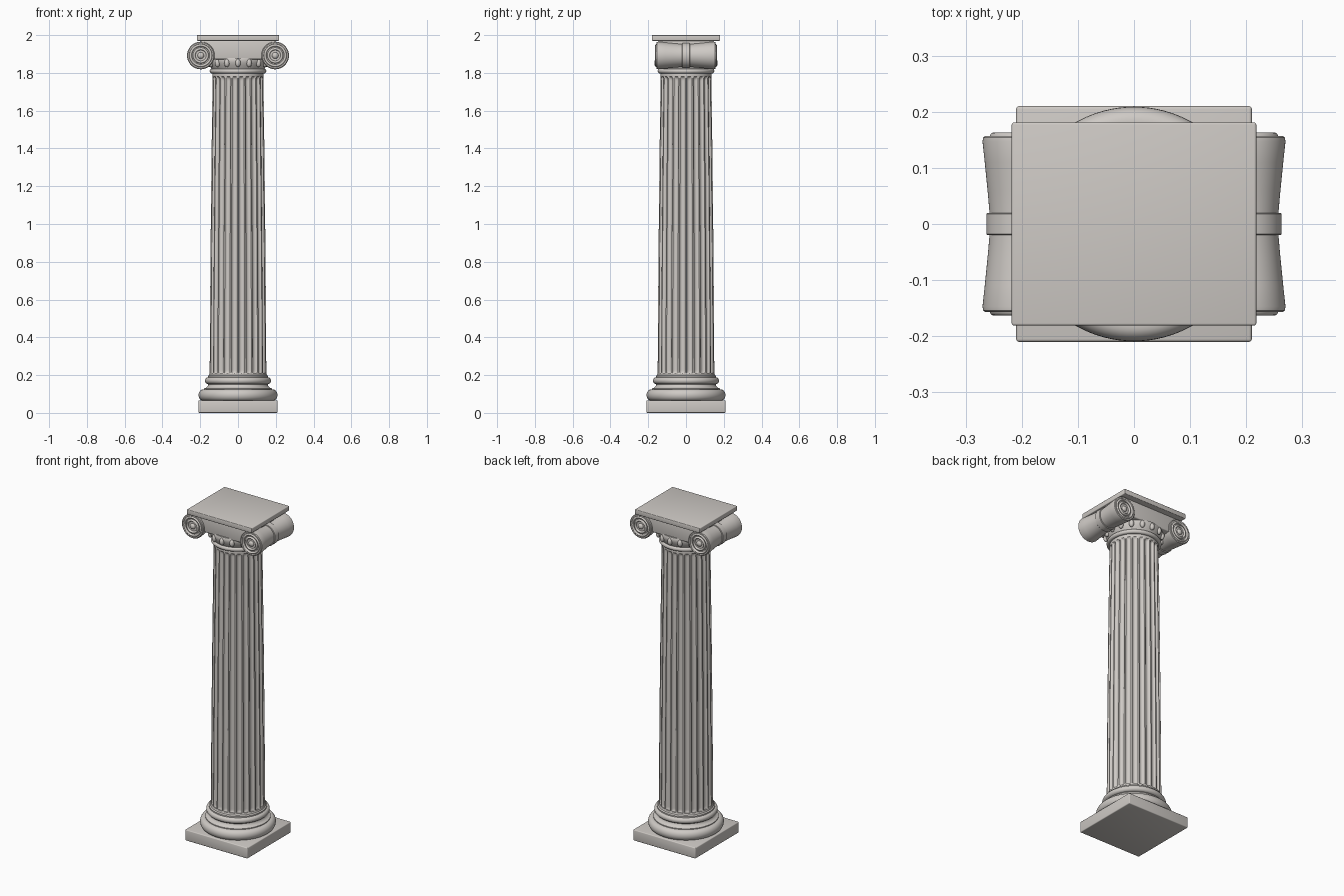
import bpy, bmesh
from math import sin, cos, pi, radians
from mathutils import Matrix, Vector

cube = bpy.data.objects.get("Cube")
if cube:
    bpy.data.objects.remove(cube)

stone = bpy.data.materials.new("pale stone")
stone.use_nodes = True
COLOUR = (0.62, 0.59, 0.56, 1)
stone.diffuse_color = COLOUR
stone.node_tree.nodes["Principled BSDF"].inputs["Base Color"].default_value = COLOUR


def finish(name, bm, angle=35):
    bmesh.ops.recalc_face_normals(bm, faces=bm.faces)
    mesh = bpy.data.meshes.new(name)
    bm.to_mesh(mesh)
    bm.free()
    mesh.materials.append(stone)
    ob = bpy.data.objects.new(name, mesh)
    bpy.context.collection.objects.link(ob)
    bpy.ops.object.select_all(action="DESELECT")
    ob.select_set(True)
    bpy.context.view_layer.objects.active = ob
    bpy.ops.object.shade_smooth_by_angle(angle=radians(angle))
    return ob


def slab(name, size, centre, bevel):
    bm = bmesh.new()
    bmesh.ops.create_cube(bm, size=1, matrix=Matrix.Translation(centre) @ Matrix.Diagonal((*size, 1)))
    bmesh.ops.bevel(bm, geom=bm.edges[:], offset=bevel, segments=3, profile=0.5, affect="EDGES")
    return finish(name, bm)


def loft(bm, rings):
    """Join rings of points into a closed skin with capped ends."""
    loops = [[bm.verts.new(p) for p in ring] for ring in rings]
    for a, b in zip(loops, loops[1:]):
        for i in range(len(a)):
            j = (i + 1) % len(a)
            bm.faces.new((a[i], a[j], b[j], b[i]))
    bm.faces.new(loops[0])
    bm.faces.new(loops[-1])


def circle(r, z, n):
    return [Vector((r * cos(2 * pi * i / n), r * sin(2 * pi * i / n), z)) for i in range(n)]


def lathe(name, profile, centre=None, n=96, angle=35):
    """Turn (radius, height) pairs; with a centre, the axis runs along y."""
    bm = bmesh.new()
    loft(bm, [circle(r, z, n) for r, z in profile])
    if centre:
        bm.transform(Matrix.Translation(centre) @ Matrix.Rotation(-pi / 2, 4, "X"))
    return finish(name, bm, angle)


def roll(radius, z0, z1, bulge, steps=12):
    """Half-round moulding profile."""
    zc, h = (z0 + z1) / 2, (z1 - z0) / 2
    return [(radius + bulge * cos(t), zc + h * sin(t))
            for t in (-pi / 2 + pi * i / steps for i in range(steps + 1))]


# Base
slab("plinth", (0.42, 0.42, 0.066), (0, 0, 0.033), 0.005)
lathe("lower_torus", roll(0.183, 0.064, 0.125, 0.026))
lathe("base_hollow", [(0.18, 0.12), (0.18, 0.13), (0.168, 0.134), (0.16, 0.142),
                      (0.158, 0.15), (0.164, 0.16)])
lathe("upper_torus", roll(0.158, 0.153, 0.188, 0.017))
lathe("base_fillet", [(0.16, 0.183), (0.16, 0.195), (0.153, 0.2), (0.15, 0.21)])

# Fluted shaft with a gentle swelling and rounded flute ends
FLUTES, STEPS = 24, 10
BOTTOM, TOP = 0.19, 1.81


def shaft_ring(z):
    t = (z - BOTTOM) / (TOP - BOTTOM)
    radius = 0.15 - 0.008 * t - 0.008 * t * t
    end = min(z - BOTTOM - 0.015, TOP - 0.03 - z)
    fade = max(0, min(1, end / 0.022))
    fade = (1 - (1 - fade) ** 2) ** 0.5
    ring = []
    for i in range(FLUTES * STEPS):
        u = (i % STEPS) / STEPS * 2 - 1
        scoop = max(0, 1 - (u / 0.8) ** 2) ** 0.5
        r = radius - 0.012 * scoop * fade
        a = 2 * pi * (i / STEPS) / FLUTES
        ring.append((r * cos(a), r * sin(a), z))
    return ring


levels = [BOTTOM + 0.005 * i for i in range(9)]
levels += [0.25 + 0.075 * i for i in range(20)]
levels += [TOP - 0.005 * i for i in range(14, -1, -1)]
bm = bmesh.new()
loft(bm, [shaft_ring(z) for z in levels])
finish("fluted_shaft", bm, 50)

# Necking and echinus below the scrolls
lathe("neck_ring", roll(0.138, 1.797, 1.822, 0.012))
lathe("echinus", [(0.136, 1.815), (0.142, 1.825), (0.15, 1.84), (0.156, 1.855),
                  (0.158, 1.87), (0.154, 1.88)])
bm = bmesh.new()
for i in range(16):
    a = 2 * pi * i / 16
    place = Matrix.Rotation(a, 4, "Z") @ Matrix.Translation((0.154, 0, 1.852))
    bmesh.ops.create_uvsphere(bm, u_segments=16, v_segments=10, radius=1,
                              matrix=place @ Matrix.Diagonal((0.014, 0.014, 0.022, 1)))
finish("echinus_eggs", bm, 60)

# Capital block and top slab
slab("capital_block", (0.4, 0.29, 0.1), (0, 0, 1.922), 0.006)
slab("abacus", (0.436, 0.362, 0.03), (0, 0, 1.985), 0.004)

# Scroll cushions, pinched at the middle and tied with a band
HALF = 0.157
half_profile = [(0.058, HALF - 0.004), (0.061, HALF), (0.068, HALF),
                (0.072, HALF - 0.003), (0.073, HALF - 0.01), (0.069, 0.11),
                (0.064, 0.06), (0.06, 0.015)]
cushion = [(r, -y) for r, y in half_profile] + [(r, y) for r, y in reversed(half_profile)]
band = [(0.05, -0.02), (0.064, -0.02), (0.066, -0.018), (0.066, 0.018), (0.064, 0.02), (0.05, 0.02)]

for side, sx in (("left", 1), ("right", -1)):
    centre = (sx * 0.197, 0, 1.892)
    lathe(side + "_scroll_cushion", cushion, centre, 64)
    lathe(side + "_scroll_band", band, centre, 64)
    # Raised rings and eye on both scroll faces
    for end, sy in (("back", 1), ("front", -1)):
        rings = []
        for r in (0.054, 0.035):
            rings += [(r + 0.007 * cos(t), sy * (HALF - 0.006 + 0.012 * sin(t)))
                      for t in (pi * k / 8 for k in range(9))]
        rings += [(0.017 * cos(t), sy * (HALF - 0.004 + 0.012 * sin(t)))
                  for t in (pi / 2 * k / 6 for k in range(6))]
        lathe(f"{side}_{end}_volute", rings, centre, 48, 45)
